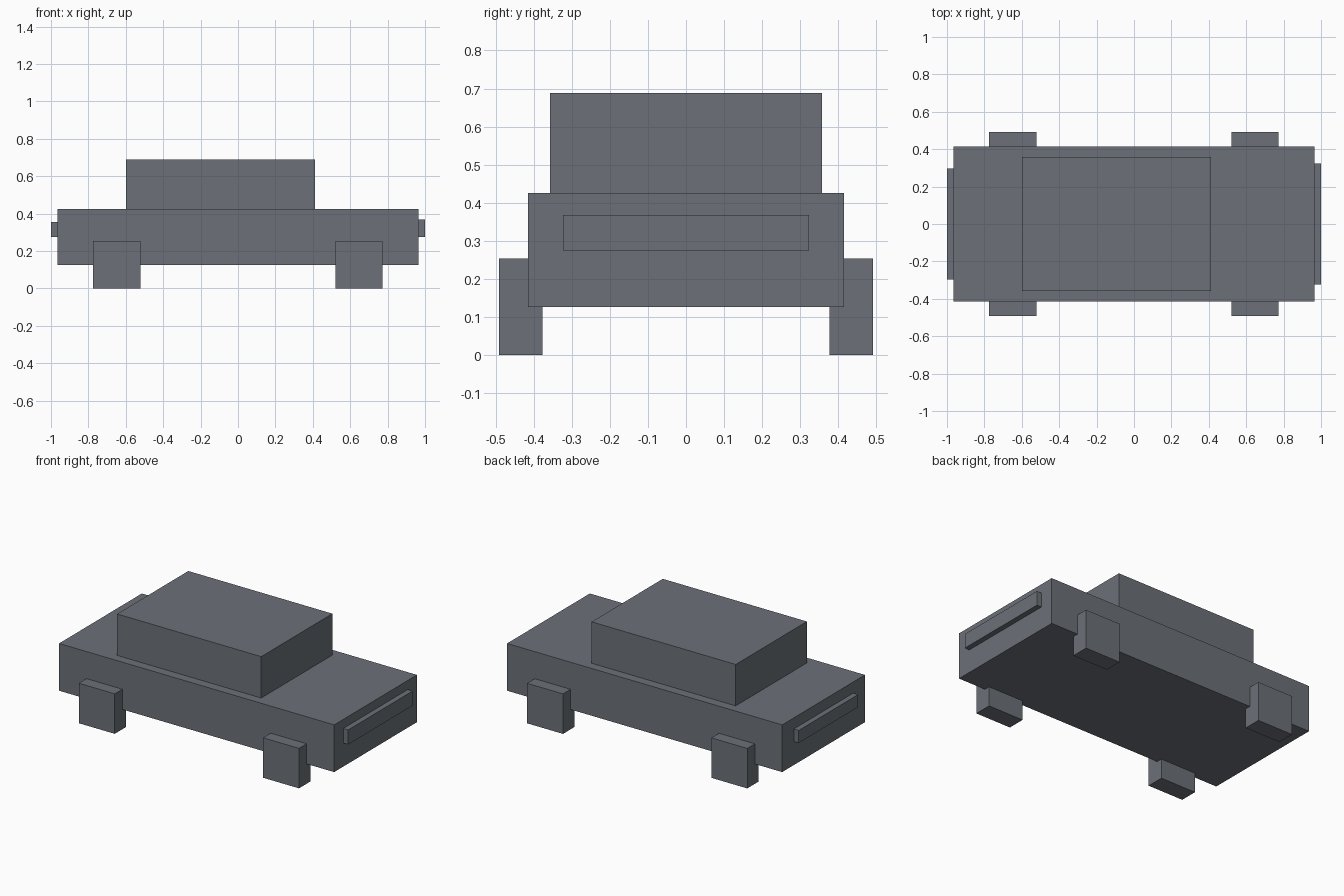
import bpy

if "Cube" in bpy.data.objects:
    bpy.data.objects.remove(bpy.data.objects["Cube"])

# Dark slate finish shared by all parts
slate = bpy.data.materials.new("slate")
slate.diffuse_color = (0.15, 0.165, 0.19, 1.0)
slate.use_nodes = True
slate.node_tree.nodes["Principled BSDF"].inputs["Base Color"].default_value = slate.diffuse_color


def box(name, x, y, z):
    """Box spanning the given (min, max) ranges."""
    spans = (x, y, z)
    bpy.ops.mesh.primitive_cube_add(size=1)
    ob = bpy.context.object
    ob.name = name
    mid = [(a + b) / 2 for a, b in spans]
    size = [b - a for a, b in spans]
    for v in ob.data.vertices:
        v.co = [c * s for c, s in zip(v.co, size)]
    ob.location = mid
    ob.data.materials.append(slate)
    return ob


# Main hull and cabin
box("body", (-0.966, 0.966), (-0.415, 0.415), (0.126, 0.426))
box("cabin", (-0.599, 0.413), (-0.357, 0.357), (0.426, 0.689))

# Grille at the nose (+x), light bar at the tail (-x)
box("grille", (0.966, 1.0), (-0.323, 0.323), (0.275, 0.368))
box("tail_light_bar", (-1.0, -0.966), (-0.298, 0.298), (0.275, 0.355))

# Four block wheels
for end, cx in (("front", 0.646), ("rear", -0.648)):
    for side, s in (("left", 1), ("right", -1)):
        y = sorted((s * 0.377, s * 0.491))
        box(f"{end}_{side}_wheel", (cx - 0.126, cx + 0.126), y, (0.0, 0.254))
